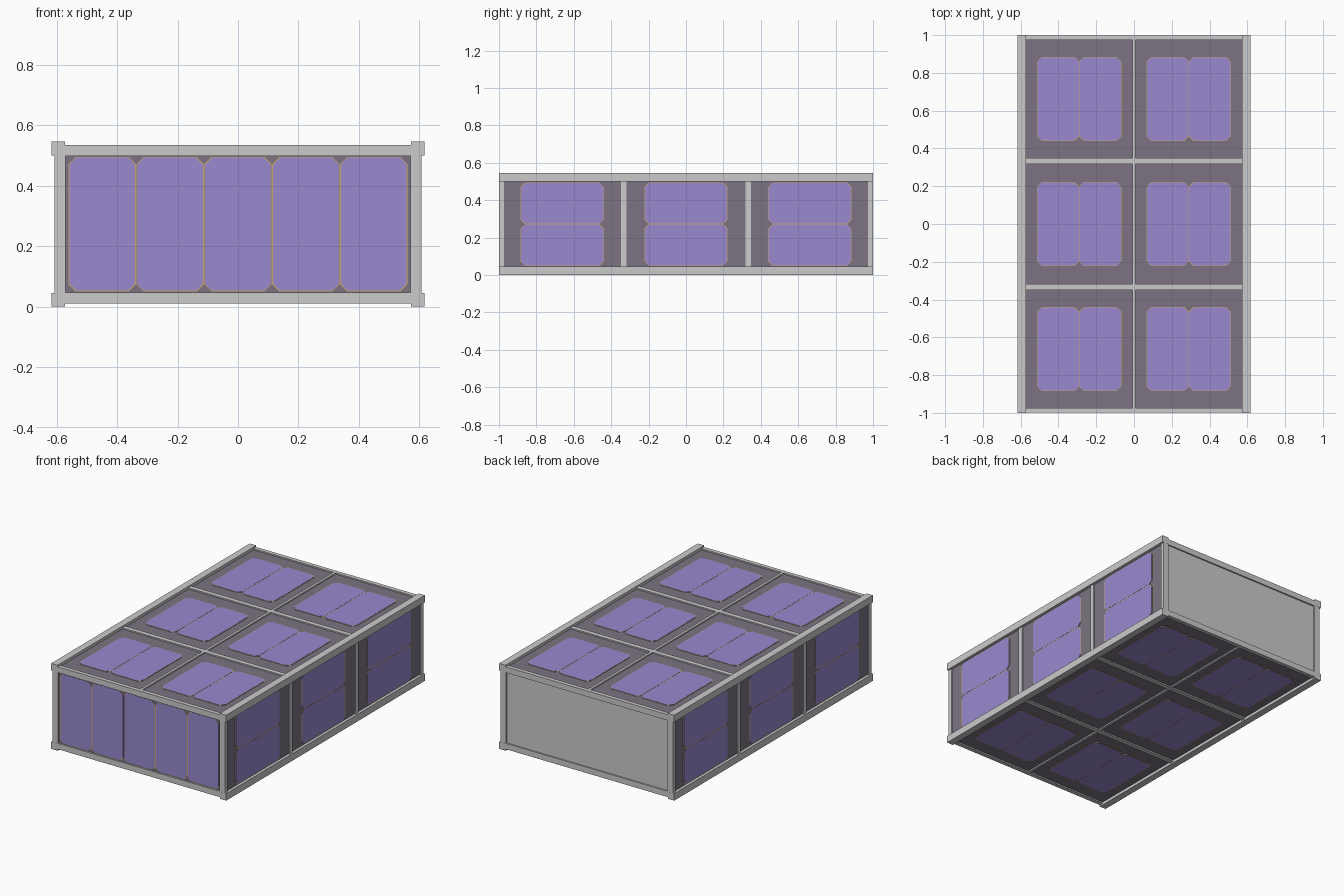
import bpy
import bmesh
from mathutils import Matrix, Vector

if "Cube" in bpy.data.objects:
    bpy.data.objects.remove(bpy.data.objects["Cube"])

X, Y, H = 0.617, 1.0, 0.545      # half width, half length, height
R = 0.045                        # rail section
XI, ZM = X - R, H / 2            # inner half width, middle height
S = 0.010                        # bars sit back from the rail faces


def material(name, rgb):
    m = bpy.data.materials.new(name)
    m.diffuse_color = (*rgb, 1)
    m.use_nodes = True
    m.node_tree.nodes["Principled BSDF"].inputs["Base Color"].default_value = m.diffuse_color
    return m


BOARD = material("dark_board", (0.20, 0.175, 0.225))
CELL = material("violet_cell", (0.32, 0.25, 0.62))
GOLD = material("gold_edge", (0.60, 0.40, 0.15))


def finish(name, bm, mat=None):
    bmesh.ops.recalc_face_normals(bm, faces=bm.faces)
    me = bpy.data.meshes.new(name)
    bm.to_mesh(me)
    bm.free()
    if mat:
        me.materials.append(mat)
    ob = bpy.data.objects.new(name, me)
    bpy.context.collection.objects.link(ob)
    return ob


def box(name, lo, hi, mat=None):
    lo, hi = Vector(lo), Vector(hi)
    bm = bmesh.new()
    m = Matrix.Translation((lo + hi) / 2) @ Matrix.Diagonal((*(hi - lo), 1))
    bmesh.ops.create_cube(bm, size=1, matrix=m)
    return finish(name, bm, mat)


def plate(name, frame, u, v, w, h, c, z0, z1, mat):
    """Plate with cut corners, drawn in the plane given by a face frame."""
    a, b = w / 2, h / 2
    pts = [(a - c, -b), (a, -b + c), (a, b - c), (a - c, b),
           (-a + c, b), (-a, b - c), (-a, -b + c), (-a + c, -b)]
    bm = bmesh.new()
    f = bm.faces.new([bm.verts.new((u + x, v + y, z0)) for x, y in pts])
    top = bmesh.ops.extrude_face_region(bm, geom=[f])["geom"]
    bmesh.ops.translate(bm, vec=(0, 0, z1 - z0),
                        verts=[g for g in top if isinstance(g, bmesh.types.BMVert)])
    bm.transform(frame)
    return finish(name, bm, mat)


def solar_cell(frame, u, v, w, h):
    # gold rim plate with a slightly smaller violet cell on it
    plate("cell_rim", frame, u, v, w, h, 0.024, -0.002, 0.002, GOLD)
    plate("solar_cell", frame, u, v, w - 0.005, h - 0.005, 0.023, 0.002, 0.003, CELL)


def face_frame(origin, ux, vy):
    ux, vy = Vector(ux), Vector(vy)
    m = Matrix((ux, vy, ux.cross(vy))).transposed().to_4x4()
    m.translation = origin
    return m


# Four long rails
for sx in (-1, 1):
    for z in (0, H - R):
        x = sx * (X - R / 2)
        box("long_rail", (x - R / 2, -Y, z), (x + R / 2, Y, z + R))

# End frames: cross bars and posts
for sy in (-1, 1):
    y0, y1 = sorted((sy * (Y - 0.027), sy * (Y - 0.001)))
    for z0, z1 in ((S, R + 0.002), (H - R - 0.002, H - S)):
        box("end_cross_bar", (-XI, y0, z0), (XI, y1, z1))
    for sx in (-1, 1):
        x0, x1 = sorted((sx * (XI - 0.002), sx * (X - S)))
        box("end_post", (x0, y0, R), (x1, y1, H - R))

# Ribs at the thirds: across top and bottom, upright on the sides
for y in (-1 / 3, 1 / 3):
    for z0, z1 in ((S, R), (H - R, H - S)):
        box("cross_rib", (-XI, y - 0.015, z0), (XI, y + 0.015, z1))
    for sx in (-1, 1):
        x0, x1 = sorted((sx * XI, sx * (X - S)))
        box("side_rib", (x0, y - 0.015, R), (x1, y + 0.015, H - R))

# Centre ribs along the length
for z0, z1 in ((S, R), (H - R, H - S)):
    box("centre_rib", (-0.008, -Y + 0.027, z0), (0.008, Y - 0.027, z1))

# Boards behind the cells, and the plain back plate
P = 0.018                        # depth of board faces
T = 0.012                        # board thickness
for z0 in (P, H - P - T):
    box("deck_board", (-XI, -Y + 0.02, z0), (XI, Y - 0.02, z0 + T), BOARD)
for sx in (-1, 1):
    x0, x1 = sorted((sx * (X - P), sx * (X - P - T)))
    box("side_board", (x0, -Y + 0.02, R), (x1, Y - 0.02, H - R), BOARD)
box("front_board", (-XI, -Y + 0.012, R), (XI, -Y + 0.024, H - R), BOARD)
box("back_plate", (-XI, Y - 0.024, R), (XI, Y - 0.010, H - R))

# Cells on top and bottom: a pair in each of six bays
top = face_frame((0, 0, H - P), (1, 0, 0), (0, 1, 0))
bottom = face_frame((0, 0, P), (-1, 0, 0), (0, 1, 0))
for frame in (top, bottom):
    for v in (-0.662, 0, 0.662):
        for c in (-0.29, 0.29):
            for d in (-0.1115, 0.1115):
                solar_cell(frame, c + d, v, 0.223, 0.445)

# Cells on both sides: two stacked in each of three bays
for sx in (-1, 1):
    side = face_frame((sx * (X - P), 0, ZM), (0, sx, 0), (0, 0, 1))
    for u in (-0.662, 0, 0.662):
        for d in (-0.1115, 0.1115):
            solar_cell(side, u, d, 0.445, 0.223)

# Five cells on the front
front = face_frame((0, -Y + 0.012, ZM), (1, 0, 0), (0, 0, 1))
for i in range(-2, 3):
    solar_cell(front, i * 0.2245, 0, 0.223, 0.445)
